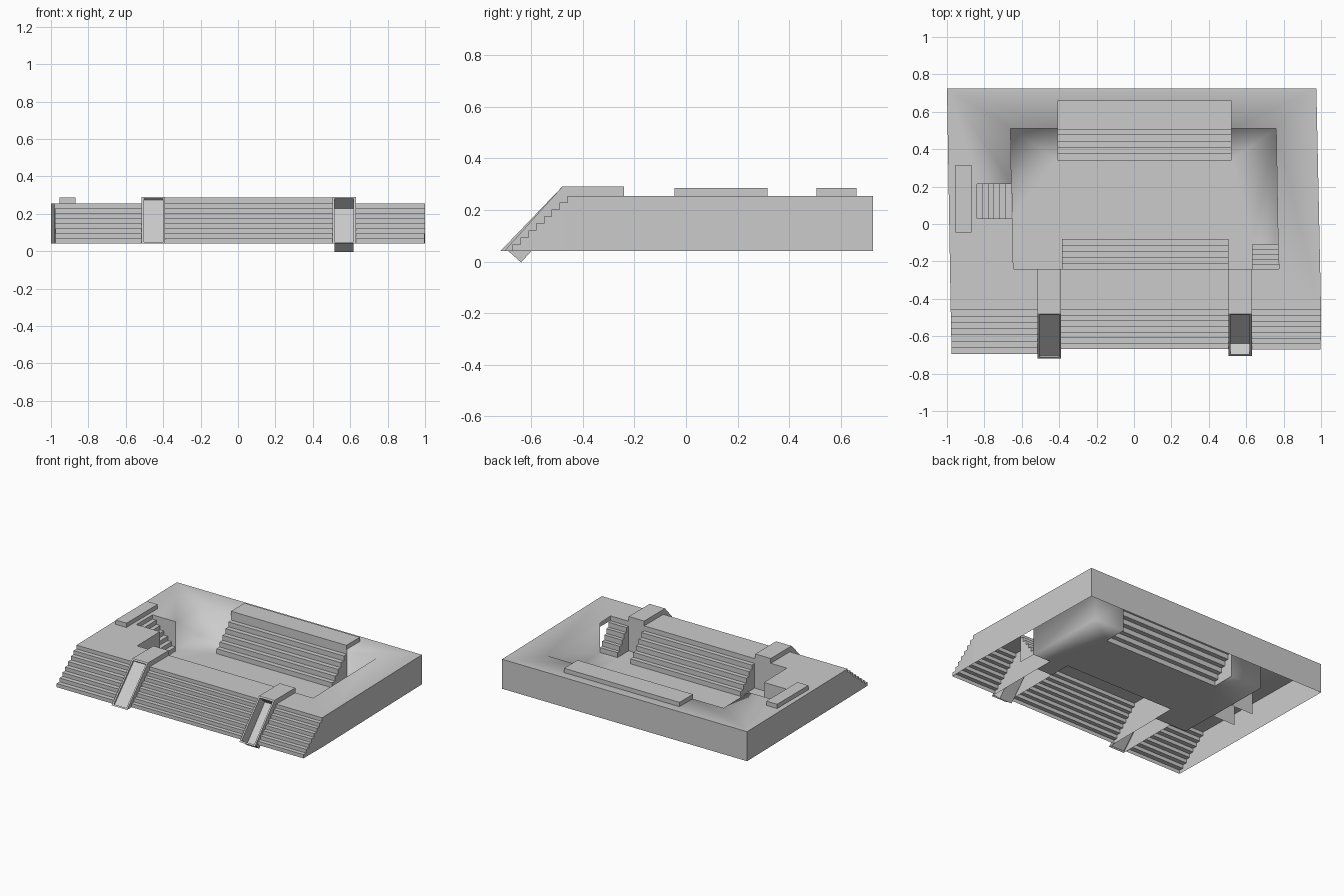
import bpy, bmesh
from math import pi
from mathutils import Vector

if "Cube" in bpy.data.objects:
    bpy.data.objects.remove(bpy.data.objects["Cube"])

BASE, TOP, CAP = 0.04, 0.255, 0.286

stone = bpy.data.materials.new("grey stone")
stone.use_nodes = True
COLOUR = (0.6, 0.6, 0.6, 1)
stone.diffuse_color = COLOUR
stone.node_tree.nodes["Principled BSDF"].inputs["Base Color"].default_value = COLOUR


def make(name, verts, faces, smooth=False, recalc=True):
    bm = bmesh.new()
    vs = [bm.verts.new(v) for v in verts]
    for f in faces:
        bm.faces.new([vs[i] for i in f])
    if recalc:
        bmesh.ops.recalc_face_normals(bm, faces=bm.faces)
    me = bpy.data.meshes.new(name)
    bm.to_mesh(me)
    bm.free()
    me.materials.append(stone)
    ob = bpy.data.objects.new(name, me)
    bpy.context.collection.objects.link(ob)
    if smooth:
        bpy.ops.object.select_all(action='DESELECT')
        ob.select_set(True)
        bpy.context.view_layer.objects.active = ob
        bpy.ops.object.shade_smooth_by_angle(angle=pi)
    return ob


def prism(name, a, b, left_open=0):
    """Skin two matching outlines, leaving out the last few strips."""
    n = len(a)
    strips = [(i, (i + 1) % n, (i + 1) % n + n, i + n) for i in range(n - left_open)]
    return make(name, a + b, strips + [tuple(range(n)), tuple(range(n, 2 * n))])


def slab(name, x0, x1, y0, y1):
    ring = [(x0, y0), (x1, y0), (x1, y1), (x0, y1)]
    return prism(name, [(x, y, TOP) for x, y in ring], [(x, y, CAP) for x, y in ring])


def stairs(name, foot, head, risers):
    """Flight between a foot edge and a head edge, open behind and underneath."""
    sides = []
    for lo, hi in zip(foot, head):
        lo, hi = Vector(lo), Vector(hi)
        line = []
        for i in range(risers):
            p = lo.lerp(hi, i / (risers - 1))
            for k in (i, i + 1):
                line.append((p.x, p.y, BASE + (TOP - BASE) * k / risers))
        line.append((hi.x, hi.y, BASE))
        sides.append(line)
    return prism(name, sides[0], sides[1], left_open=2)


def pillar(name, x0, x1, toe, depth):
    """Buttress with a sloping front and a sunken panel, open underneath."""
    side = [(-0.24, BASE), (-0.24, CAP + 0.004), (-0.48, CAP + 0.004), (toe, BASE)]
    ob = prism(name, [(x0, y, z) for y, z in side], [(x1, y, z) for y, z in side], left_open=1)
    bm = bmesh.new()
    bm.from_mesh(ob.data)
    front = min(bm.faces, key=lambda f: f.calc_center_median().y)
    n = front.normal.copy()
    for width in (0.016, 0.0005):
        bmesh.ops.inset_region(bm, faces=[front], thickness=width, use_boundary=True)
    bmesh.ops.translate(bm, verts=front.verts, vec=-n * depth)
    bm.to_mesh(ob.data)
    bm.free()


# Deck, upright court walls and court floor, softly shaded as one shell.
# Capital keys are the outer edge, small ones the court rim.
plan = dict(A=(-1, .725), B=(.975, .725), C=(1, -.46), D=(-.98, -.46),
            a=(-.66, .51), b=(-.41, .51), c=(.52, .51), d=(.76, .51), g=(.77, -.11),
            e=(.775, -.24), f=(-.645, -.24),
            p=(-.655, .215), q=(-.84, .215), r=(-.84, .03), s=(-.65, .03),
            v=(-.41, .34), w=(.52, .34), x=(.63, -.11), y=(.63, -.24),
            i=(.505, -.24), j=(.505, -.08), k=(-.385, -.08), l=(-.385, -.24))
keys = list(plan)
verts = [(*p, z) for z in (TOP, BASE) for p in plan.values()]


def ring(letters, level=0):
    return [keys.index(k) + level * len(keys) for k in letters]


shell = [ring(f) for f in ("Aab", "AbcB", "Bcd", "BdgeC", "DCef", "ADfsr", "Arq", "Aqpa")]
shell += [ring(e) + ring(e[::-1], 1) for e in ("pa", "ab", "cd", "dg")]
shell += [ring(f, 1) for f in ("abv", "avp", "vwjk", "cdw", "dxw", "dgx", "wxyij", "vkspv"[:4], "sklf")]
make("deck_and_court", verts, shell, smooth=True)


# Flat upright walls
def wall(name, path):
    n = len(path)
    make(name, [(*plan[k], z) for z in (BASE, TOP) for k in path],
         [(i, i + 1, i + 1 + n, i + n) for i in range(n - 1)], recalc=False)


wall("outer_wall", "CBAD")
wall("court_front_wall", "lfs")
wall("side_stair_far_wall", "qp")
wall("side_stair_near_wall", "sr")

# Outer front flights
stairs("front_steps_right", [(-.975, -.695), (-.515, -.695)], [(-.98, -.46), (-.515, -.46)], 8)
stairs("front_steps_middle", [(-.39, -.668), (.51, -.668)], [(-.39, -.46), (.51, -.46)], 8)
stairs("front_steps_left", [(.63, -.672), (.998, -.672)], [(.63, -.46), (1, -.46)], 8)

# Flights down into the court
stairs("court_front_steps", [(-.385, -.08), (.505, -.08)], [(-.385, -.24), (.505, -.24)], 6)
stairs("court_back_steps", [(-.41, .34), (.52, .34)], [(-.41, .51), (.52, .51)], 6)
stairs("court_corner_steps", [(.63, -.11), (.77, -.11)], [(.63, -.24), (.775, -.24)], 6)
stairs("court_side_steps", [(-.655, .03), (-.655, .215)], [(-.84, .03), (-.84, .215)], 7)

# Raised slabs
slab("back_slab", -.41, .52, .505, .66)
slab("side_slab", -.955, -.868, -.045, .315)

# Front buttresses
pillar("right_pillar", -.515, -.39, -.72, 0.012)
pillar("left_pillar", .505, .63, -.705, 0.078)
